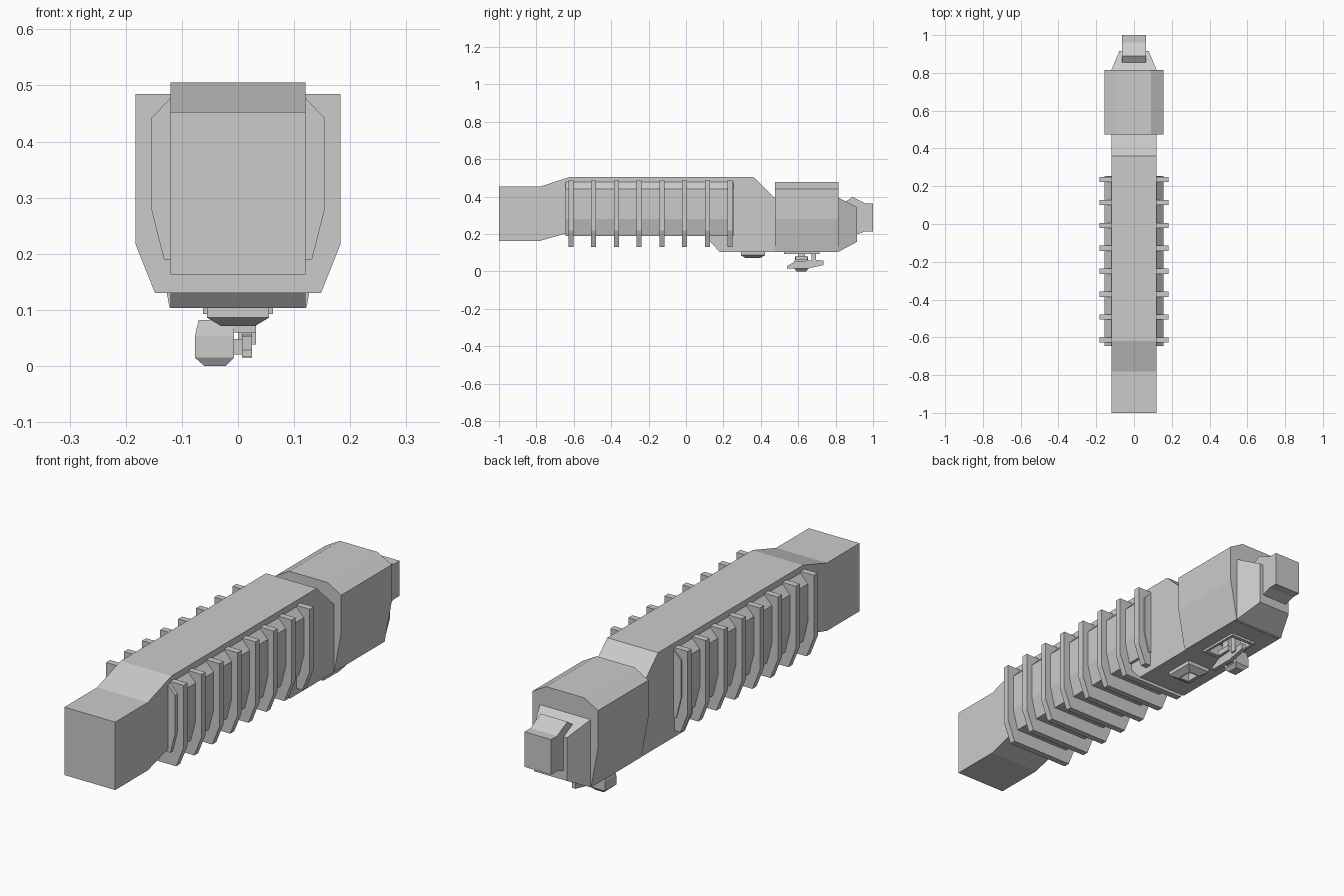
import bpy, bmesh

if "Cube" in bpy.data.objects:
    bpy.data.objects.remove(bpy.data.objects["Cube"])


def finish(name, bm):
    bmesh.ops.recalc_face_normals(bm, faces=bm.faces[:])
    me = bpy.data.meshes.new(name)
    bm.to_mesh(me)
    bm.free()
    ob = bpy.data.objects.new(name, me)
    bpy.context.collection.objects.link(ob)
    return ob


def loft(name, *rings):
    """Skin matching closed rings of 3D points and cap both ends."""
    bm = bmesh.new()
    vs = [[bm.verts.new(p) for p in r] for r in rings]
    n = len(vs[0])
    for a, b in zip(vs, vs[1:]):
        for i in range(n):
            j = (i + 1) % n
            bm.faces.new((a[i], a[j], b[j], b[i]))
    bm.faces.new(vs[0])
    bm.faces.new(vs[-1])
    return finish(name, bm)


def side_prism(name, profile, x0, x1):
    return loft(name, *[[(x, y, z) for y, z in profile] for x in (x0, x1)])


def cross_prism(name, half, y0, y1):
    """Mirror a half section (x, z) and extrude it along y."""
    ring = half + [(-x, z) for x, z in reversed(half)]
    return loft(name, *[[(x, y, z) for x, z in ring] for y in (y0, y1)])


def rect(x0, x1, y0, y1, z):
    return [(x0, y0, z), (x1, y0, z), (x1, y1, z), (x0, y1, z)]


def box(name, x0, x1, y0, y1, z0, z1):
    return loft(name, rect(x0, x1, y0, y1, z0), rect(x0, x1, y0, y1, z1))


def cut(ob, cutter):
    cutter.hide_render = True
    cutter.display_type = 'WIRE'
    m = ob.modifiers.new("cut", 'BOOLEAN')
    m.operation = 'DIFFERENCE'
    m.solver = 'EXACT'
    m.object = cutter


# Long central body, with raised middle and deeper rear underside
body = side_prism("main_body", [
    (-1, .165), (-1, .455), (-.78, .455), (-.62, .507), (.36, .507),
    (.475, .395), (.80, .395), (.80, .105), (.18, .105), (.09, .205),
    (-.64, .205), (-.78, .165)], -.12, .12)

# Finned grip: faceted core and wrapping ribs
cross_prism("grip_core", [(.12, .48), (.155, .443), (.155, .283), (.132, .192)], -.645, .255)
for i in range(8):
    y = -.615 + i * .1216
    cross_prism(f"grip_fin_{i + 1}", [(.12, .487), (.183, .487), (.183, .22), (.148, .132)],
                y - .0135, y + .0135)

# Faceted rear housing
head = cross_prism("rear_housing", [(.09, .48), (.155, .443), (.155, .283), (.122, .106)],
                   .475, .815)

# Tapered nose behind the housing
loft("rear_taper",
     [(-.12, .81, .106), (.12, .81, .106), (.12, .81, .397), (-.12, .81, .397)],
     [(-.12, .815, .106), (.12, .815, .106), (.12, .815, .395), (-.12, .815, .395)],
     [(-.078, .915, .16), (.078, .915, .16), (.078, .915, .345), (-.078, .915, .345)])

# End connector with peaked top
side_prism("end_connector", [
    (.84, .365), (.89, .40), (.96, .365), (1, .365), (1, .215), (.96, .215),
    (.915, .20), (.84, .20)], -.063, .063)

# Pockets in the underside
latch_pocket = box("latch_pocket_cutter", -.034, .034, .325, .39, .05, .125)
lever_pocket = box("lever_pocket_cutter", -.05, .05, .545, .70, .05, .15)
for target in (body, head):
    cut(target, lever_pocket)
cut(body, latch_pocket)

# Stepped latch frame, tapering downwards
latch = loft("latch_frame", rect(-.055, .055, .293, .422, .107),
             rect(-.055, .055, .293, .422, .088), rect(-.03, .03, .318, .397, .073))
cut(latch, box("latch_hole_cutter", -.022, .022, .328, .387, .05, .15))

# Thin frame around the lever
frame = box("lever_frame", -.062, .062, .525, .715, .095, .108)
cut(frame, lever_pocket)

# Lever with its pivot post and thumb pad
side_prism("lever", [(.54, .018), (.54, .03), (.585, .055), (.70, .062), (.735, .06),
                     (.735, .035), (.65, .017)], .007, .025)
box("lever_front_post", -.026, .032, .585, .65, .062, .085)
box("lever_stem", -.015, .02, .60, .635, .08, .155)
box("lever_rear_post", 0, .032, .67, .695, .04, .155)
loft("lever_pad", rect(-.06, -.022, .59, .64, .002), rect(-.077, -.007, .58, .655, .017),
     rect(-.077, -.007, .58, .655, .055), rect(-.07, -.007, .585, .65, .084))
box("lever_bridge", -.03, .012, .60, .64, .022, .05)

# Set the lowest point on the ground
for ob in bpy.data.objects:
    ob.location.z -= .002
